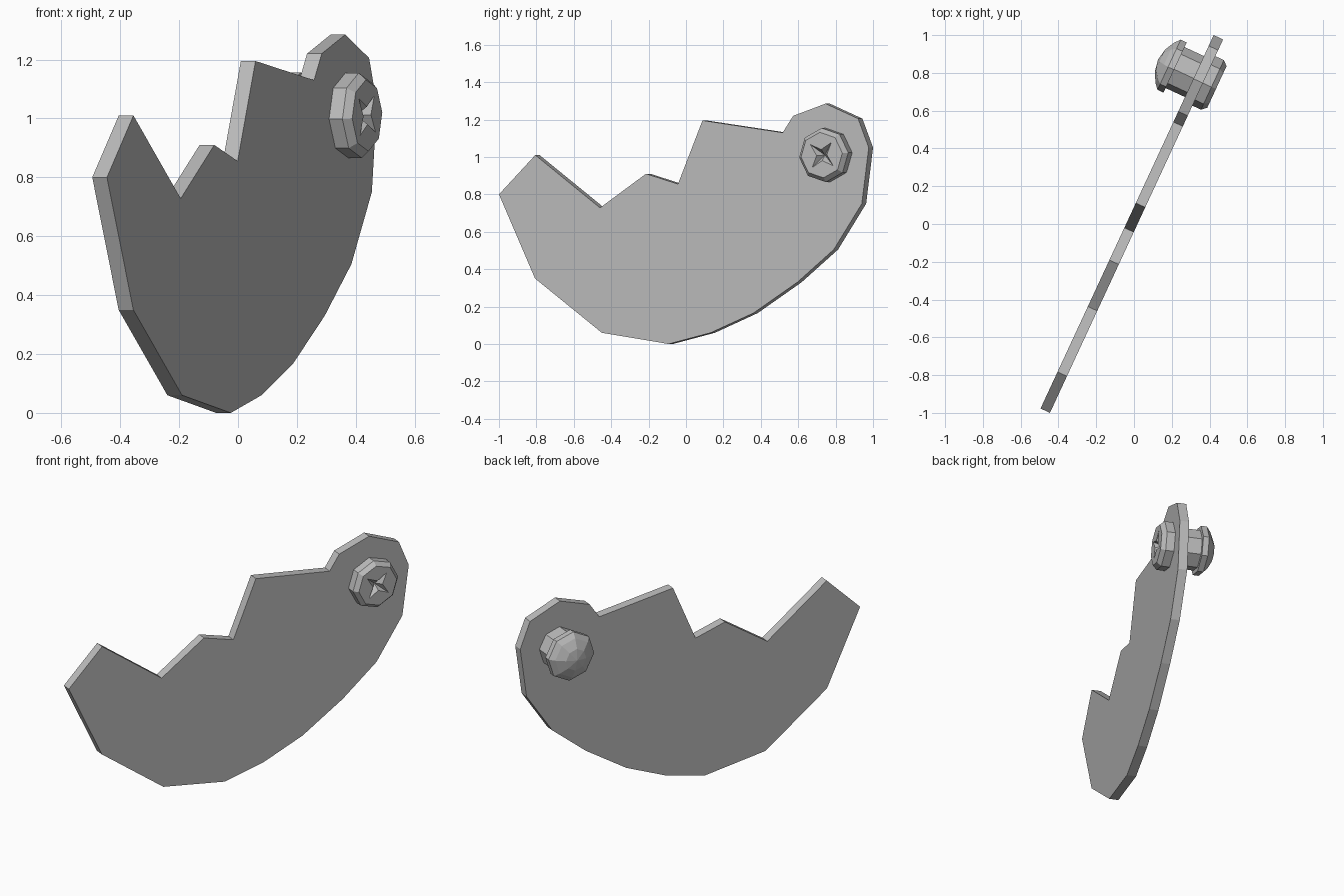
import bpy, bmesh, math
from mathutils import Matrix, Vector

cube = bpy.data.objects.get("Cube")
if cube:
    bpy.data.objects.remove(cube, do_unlink=True)

THICK = 0.055

# One plain grey for every part
grey = bpy.data.materials.new("plain_grey")
grey.use_nodes = True
grey.diffuse_color = (0.5, 0.5, 0.5, 1)
grey.node_tree.nodes["Principled BSDF"].inputs["Base Color"].default_value = (0.5, 0.5, 0.5, 1)

# Plate frame: x along the plate, y up, z out of its front face
angle = math.atan(0.4637)
along = Vector((math.sin(angle), math.cos(angle), 0))
up = Vector((0, 0, 1))
out = along.cross(up)
frame = Matrix((along, up, out)).transposed().to_4x4()
frame.translation = (0.0187, 0, 0)


def finish(name, bm):
    bmesh.ops.recalc_face_normals(bm, faces=bm.faces[:])
    mesh = bpy.data.meshes.new(name)
    bm.to_mesh(mesh)
    bm.free()
    mesh.transform(frame)
    mesh.materials.append(grey)
    obj = bpy.data.objects.new(name, mesh)
    bpy.context.collection.objects.link(obj)
    return obj


def turned(name, centre, profile, sides=8, turn=math.radians(5)):
    """Turn (depth, radius[, alternate radius]) steps; radius 0 makes a tip."""
    bm = bmesh.new()
    rings = []
    for depth, *radii in profile:
        if radii[0] == 0:
            rings.append([bm.verts.new((*centre, depth))] * sides)
            continue
        ring = []
        for i in range(sides):
            r = radii[i % len(radii)]
            a = turn + math.tau * i / sides
            ring.append(bm.verts.new((centre[0] + r * math.cos(a),
                                      centre[1] + r * math.sin(a), depth)))
        rings.append(ring)
    for low, high in zip(rings, rings[1:]):
        for i in range(sides):
            j = (i + 1) % sides
            corners = [low[i], low[j], high[j], high[i]]
            bm.faces.new(list(dict.fromkeys(corners)))
    for ring in (rings[0], rings[-1]):
        if ring[0] is not ring[1]:
            bm.faces.new(ring)
    return finish(name, bm)


# Notched blade plate: outline extruded to its thickness
outline = [(-1.0, .80), (-.807, .35), (-.45, .06), (-.093, 0), (.132, .06),
           (.36, .165), (.595, .33), (.79, .505), (.94, .75), (.977, 1.05),
           (.92, 1.205), (.746, 1.285), (.573, 1.22), (.517, 1.13),
           (.088, 1.195), (-.043, .855), (-.214, .91), (-.46, .728), (-.806, 1.01)]
bm = bmesh.new()
face = bm.faces.new([bm.verts.new((y / along.y, z, 0)) for y, z in outline])
extruded = bmesh.ops.extrude_face_region(bm, geom=[face], use_keep_orig=True)
moved = [g for g in extruded["geom"] if isinstance(g, bmesh.types.BMVert)]
bmesh.ops.translate(bm, verts=moved, vec=(0, 0, -THICK))
finish("blade_plate", bm)

# Pivot bolt: head with star recess, neck and domed end cap
pivot = (0.835, 1.01)
turned("bolt_head", pivot, [(-0.01, 0.145), (0.05, 0.145), (0.076, 0.122),
                            (0.076, 0.03, 0.088), (0.035, 0)])
turned("bolt_neck", pivot, [(-THICK + 0.01, 0.12), (-0.175, 0.12)])
turned("bolt_end_cap", pivot, [(-0.168, 0.147), (-0.203, 0.147), (-0.228, 0.118),
                               (-0.256, 0.065), (-0.268, 0)])
